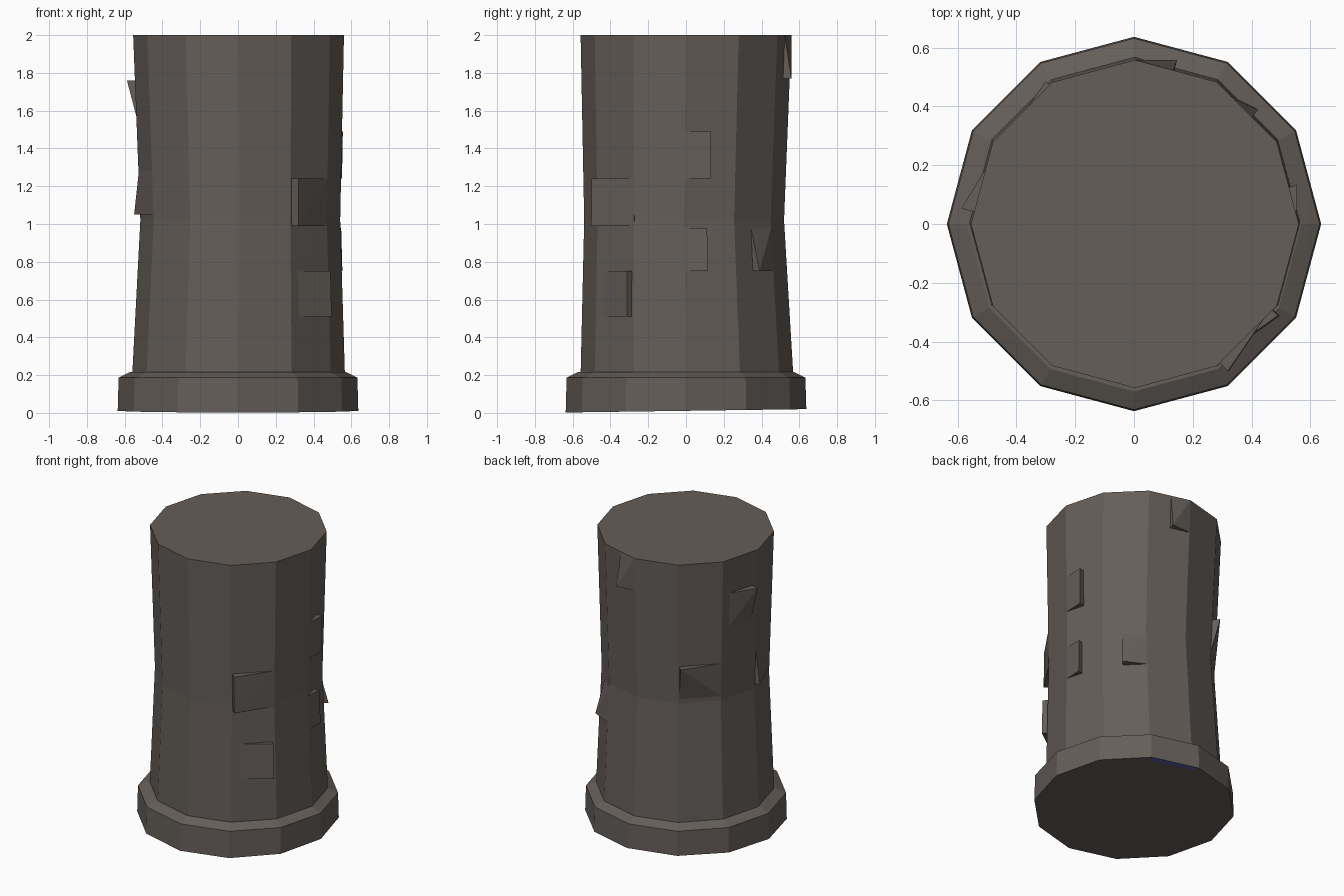
import bpy, bmesh, math
from mathutils import Vector

if "Cube" in bpy.data.objects:
    bpy.data.objects.remove(bpy.data.objects["Cube"])

SIDES = 12

def material(name, rgb):
    m = bpy.data.materials.new(name)
    m.diffuse_color = (*rgb, 1)
    m.use_nodes = True
    m.node_tree.nodes["Principled BSDF"].inputs["Base Color"].default_value = m.diffuse_color
    return m

stone = material("dark stone", (0.130, 0.112, 0.100))
blue = material("blue", (0.10, 0.11, 0.45))

def finish(name, bm, mat):
    bmesh.ops.recalc_face_normals(bm, faces=bm.faces)
    me = bpy.data.meshes.new(name)
    bm.to_mesh(me)
    bm.free()
    me.materials.append(mat)
    ob = bpy.data.objects.new(name, me)
    bpy.context.collection.objects.link(ob)
    return ob

# A ring is (z, radius, centre x, centre y, forward tilt)
def corner(ring, k):
    z, r, cx, cy, tilt = ring
    a = math.tau * k / SIDES
    y = cy + r * math.sin(a)
    return Vector((cx + r * math.cos(a), y, z + tilt * y))

def lathe(name, rings, mat):
    bm = bmesh.new()
    loops = [[bm.verts.new(corner(r, k)) for k in range(SIDES)] for r in rings]
    for lo, hi in zip(loops, loops[1:]):
        for k in range(SIDES):
            j = (k + 1) % SIDES
            bm.faces.new((lo[k], lo[j], hi[j], hi[k]))
    bm.faces.new(loops[0][::-1])
    bm.faces.new(loops[-1])
    return finish(name, bm, mat)

SHAFT = [(0.20, 0.563, 0.003, 0.005, 0),
         (1.02, 0.529, 0.012, -0.01, 0),
         (2.00, 0.558, 0.003, 0.0, 0)]
BASE = [(0.011, 0.637, 0, 0, 0.014),
        (0.187, 0.632, 0, 0, 0.0),
        (0.217, 0.570, 0, 0, 0.0)]

shaft = lathe("column_shaft", SHAFT, stone)
base = lathe("column_base", BASE, stone)

# Point on shaft side k, at fraction t across, height z, pushed out by d
def on_wall(k, t, z, d):
    lo, hi = (SHAFT[0], SHAFT[1]) if z < SHAFT[1][0] else (SHAFT[1], SHAFT[2])
    f = (z - lo[0]) / (hi[0] - lo[0])
    ring = [a + (b - a) * f for a, b in zip(lo, hi)]
    a = math.tau * (k + 0.5) / SIDES
    n = Vector((math.cos(a), math.sin(a), 0))
    return corner(ring, k).lerp(corner(ring, k + 1), t) + n * d

# Loose stones: side, t range, z range, push-out at
# (low start, low end, high end, high start)
STONES = [
    (10, 0.03, 1.00, 0.99, 1.24, (.055, 0, 0, .05)),
    (10, 0.20, 0.94, 0.51, 0.75, (0, .035, .035, 0)),
    (0, 0.00, 0.47, 1.24, 1.49, (0, .04, .04, 0)),
    (0, 0.00, 0.42, 0.75, 0.98, (0, .035, .035, 0)),
    (1, 0.45, 1.00, 0.75, 0.98, (.05, 0, 0, 0)),
    (2, 0.53, 1.00, 1.77, 2.00, (.045, 0, 0, 0)),
    (5, 0.20, 0.85, 1.52, 1.76, (0, 0, .055, 0)),
    (6, 0.03, 1.00, 1.05, 1.28, (.035, 0, 0, 0)),
    (4, 0.03, 1.00, 1.05, 1.28, (0, 0, 0, .05)),
]
for i, (k, t0, t1, z0, z1, push) in enumerate(STONES):
    bm = bmesh.new()
    spots = [(t0, z0), (t1, z0), (t1, z1), (t0, z1)]
    outer = [bm.verts.new(on_wall(k, t, z, d)) for (t, z), d in zip(spots, push)]
    inner = [bm.verts.new(on_wall(k, t, z, -0.04)) for t, z in spots]
    # fold the face across the raised corner
    s = max(range(4), key=lambda n: push[n])
    o = outer[s:] + outer[:s]
    bm.faces.new((o[0], o[1], o[2]))
    bm.faces.new((o[0], o[2], o[3]))
    bm.faces.new(inner[::-1])
    for n in range(4):
        j = (n + 1) % 4
        bm.faces.new((outer[n], inner[n], inner[j], outer[j]))
    finish(f"loose_stone_{i + 1}", bm, stone)

# Thin blue strip under the back edge of the base
bm = bmesh.new()
a, b = corner(BASE[0], 2), corner(BASE[0], 3)
pts = [a, b.lerp(a, 0.06), b * 0.95, a * 0.94]
for p in pts:
    p.z = BASE[0][0] + BASE[0][4] * p.y - 0.002
bm.faces.new([bm.verts.new(p) for p in pts])
strip = finish("underside_strip", bm, blue)
if strip.data.polygons[0].normal.z > 0:
    strip.data.flip_normals()
